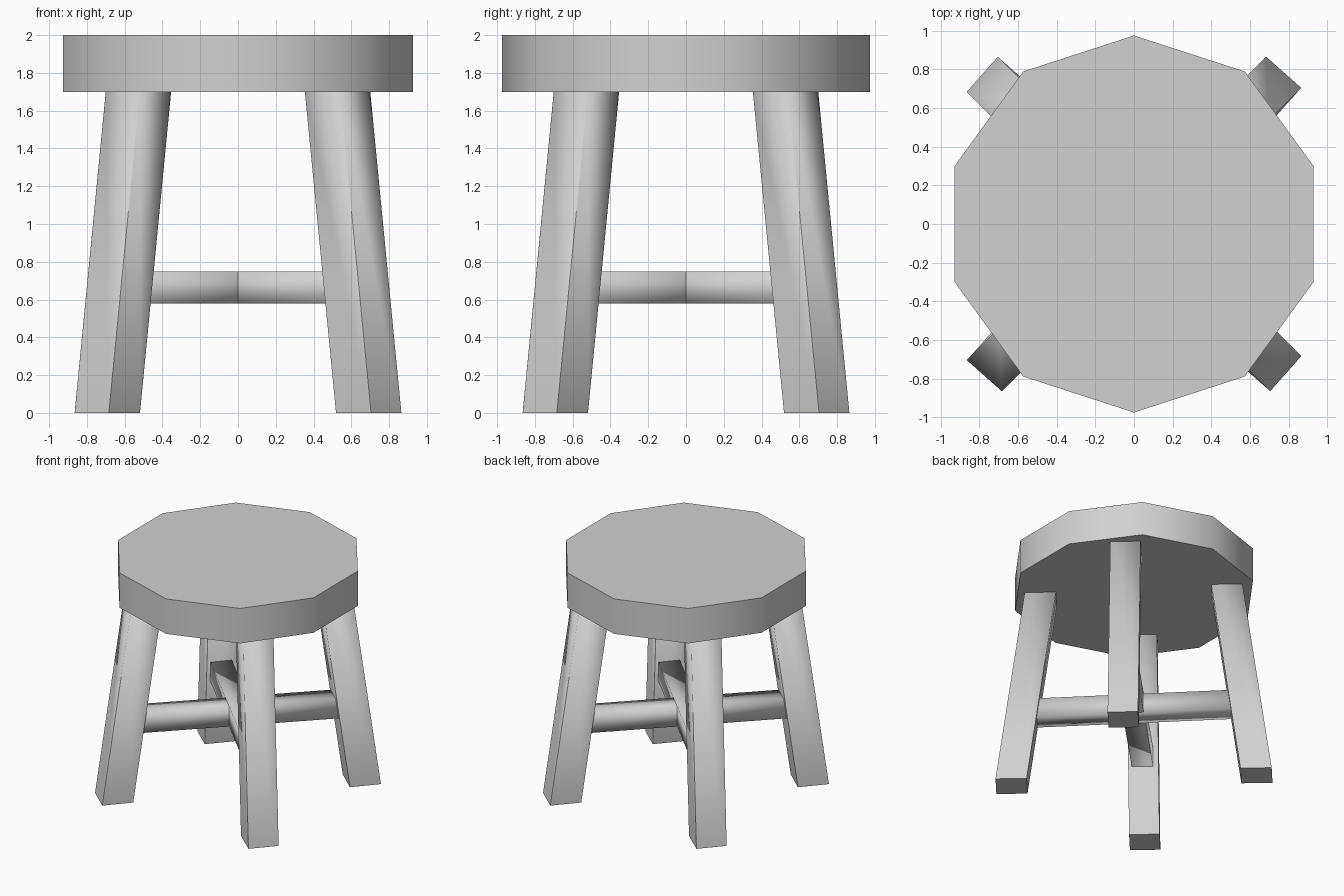
import bpy
import bmesh
from math import radians
from mathutils import Matrix, Vector

if "Cube" in bpy.data.objects:
    bpy.data.objects.remove(bpy.data.objects["Cube"])

grey = bpy.data.materials.new("plain grey")
grey.use_nodes = True
colour = (0.64, 0.64, 0.64, 1)
grey.diffuse_color = colour
grey.node_tree.nodes["Principled BSDF"].inputs["Base Color"].default_value = colour


def add_object(name, bm):
    """Turn a bmesh into a smooth-shaded grey object."""
    bmesh.ops.recalc_face_normals(bm, faces=bm.faces)
    for face in bm.faces:
        face.smooth = True
    mesh = bpy.data.meshes.new(name)
    bm.to_mesh(mesh)
    bm.free()
    mesh.materials.append(grey)
    obj = bpy.data.objects.new(name, mesh)
    bpy.context.collection.objects.link(obj)
    return obj


def box(size):
    bm = bmesh.new()
    bmesh.ops.create_cube(bm, size=1)
    bmesh.ops.scale(bm, vec=size, verts=bm.verts)
    return bm


# Ten-sided seat slab with crisp rims and a smooth side
SEAT_BOTTOM, SEAT_TOP, SEAT_RADIUS = 1.70, 2.0, 0.975
bm = bmesh.new()
bmesh.ops.create_cone(
    bm, cap_ends=True, segments=10, radius1=SEAT_RADIUS, radius2=SEAT_RADIUS,
    depth=SEAT_TOP - SEAT_BOTTOM,
    matrix=Matrix.Translation((0, 0, (SEAT_TOP + SEAT_BOTTOM) / 2)))
# Put a corner on the front and back
corner = max(bm.verts, key=lambda v: v.co.y)
turn = Vector((0, 1)).angle_signed(corner.co.xy)
bmesh.ops.rotate(bm, verts=bm.verts, matrix=Matrix.Rotation(turn, 3, "Z"))
for edge in bm.edges:
    edge.smooth = abs(edge.verts[0].co.z - edge.verts[1].co.z) > 0.1
add_object("seat", bm)

# Four splayed square legs, each turned slightly off the diagonal
LEG_TOP, FOOT, LEAN = 1.72, 0.692, 0.097
for i, name in enumerate(("back_left", "back_right", "front_right", "front_left")):
    bm = box((0.248, 0.242, LEG_TOP))
    bmesh.ops.rotate(bm, verts=bm.verts, matrix=Matrix.Rotation(radians(48.4), 3, "Z"))
    for v in bm.verts:
        v.co.z += LEG_TOP / 2
        inset = FOOT - LEAN * v.co.z
        v.co.x += inset
        v.co.y += inset
    for edge in bm.edges:
        edge.smooth = all(v.co.z > 1 for v in edge.verts)
    bmesh.ops.rotate(bm, verts=bm.verts, matrix=Matrix.Rotation(radians(90 * i), 3, "Z"))
    add_object(name + "_leg", bm)

# Two crossed rails joining opposite legs
for name, angle in (("first_cross_rail", 45), ("second_cross_rail", 135)):
    bm = box((1.74, 0.17, 0.17))
    bmesh.ops.rotate(bm, verts=bm.verts, matrix=Matrix.Rotation(radians(angle), 3, "Z"))
    bmesh.ops.translate(bm, verts=bm.verts, vec=(0, 0, 0.663))
    add_object(name, bm)
